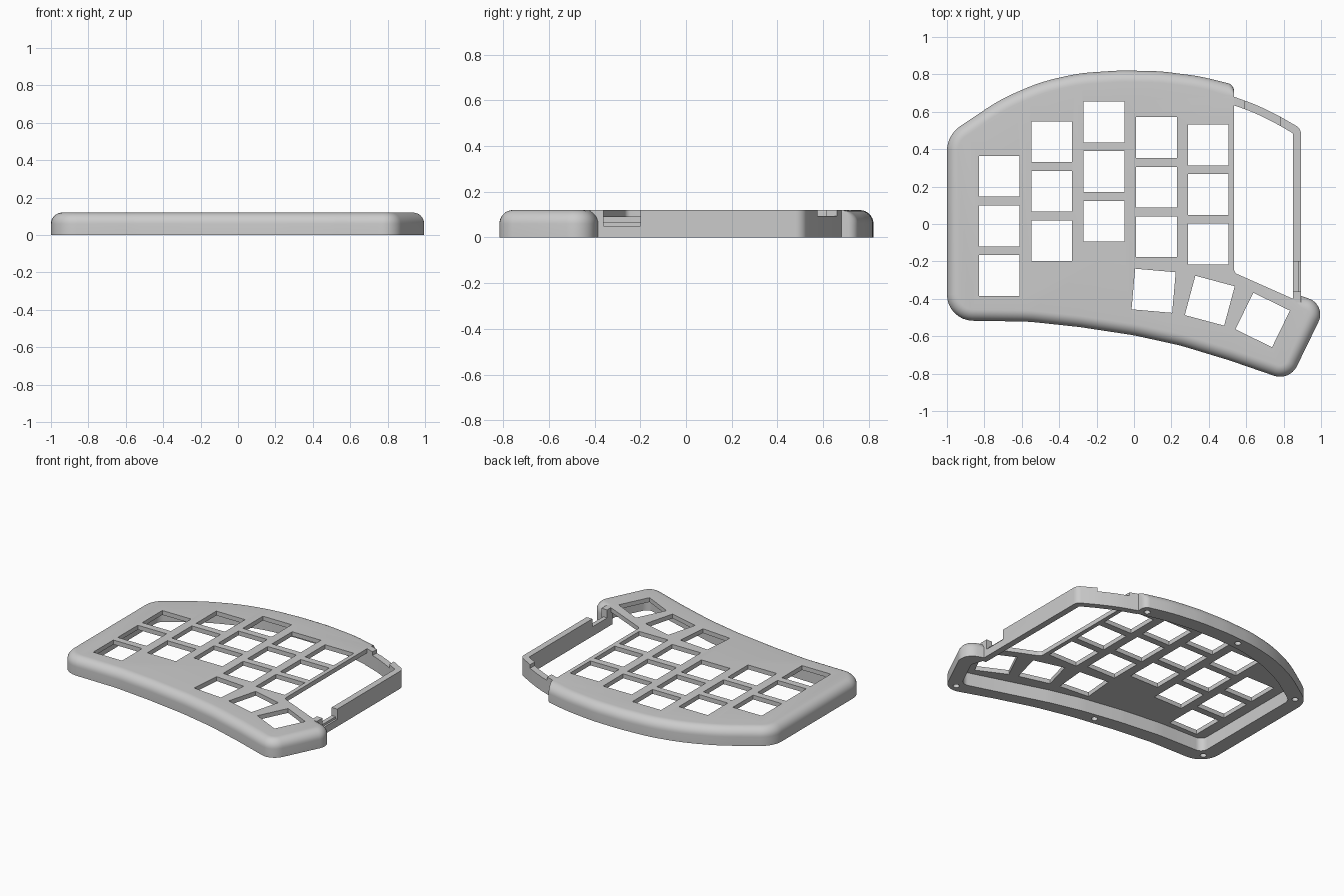
import bpy, bmesh, math
from mathutils import Vector, Matrix

if "Cube" in bpy.data.objects:
    bpy.data.objects.remove(bpy.data.objects["Cube"])

HEIGHT, FILLET, PLATE_Z, KEY = 0.12, 0.06, 0.09, 0.218

grey = bpy.data.materials.new("case_grey")
grey.use_nodes = True
grey.diffuse_color = (0.6, 0.6, 0.6, 1)
grey.node_tree.nodes["Principled BSDF"].inputs["Base Color"].default_value = (0.6, 0.6, 0.6, 1)


def rounded(corners, steps=8, closed=True):
    """Replace each corner (x, y, radius) by an arc; radius 0 stays sharp."""
    pts, n = [], len(corners)
    for i, (x, y, r) in enumerate(corners):
        p = Vector((x, y))
        if r == 0 or (not closed and i in (0, n - 1)):
            pts.append(p)
            continue
        sides = [corners[i - 1], corners[(i + 1) % n]]
        a, b = [Vector(s[:2]) - p for s in sides]
        turn = math.pi - a.angle(b)
        room = [v.length * (0.46 if s[2] else 0.9) for v, s in zip((a, b), sides)]
        t = min(r * math.tan(turn / 2), *room)
        rad = t / math.tan(turn / 2)
        u, v = a.normalized(), b.normalized()
        centre = p + (u + v).normalized() * rad / math.cos(turn / 2)
        start, end = p + u * t - centre, p + v * t - centre
        for k in range(steps + 1):
            f = k / steps
            w = (start * math.sin((1 - f) * turn) + end * math.sin(f * turn)) / math.sin(turn)
            pts.append(centre + w)
    return pts


def outward(pts, closed=True):
    """Left-hand normals of a clockwise path."""
    out, n = [], len(pts)
    for i in range(n):
        q = pts[(i + 1) % n] if closed else pts[min(i + 1, n - 1)]
        o = pts[i - 1] if closed else pts[max(i - 1, 0)]
        d = (q - o).normalized()
        out.append(Vector((-d.y, d.x)))
    return out


def loft(bm, rings):
    """Closed solid through rings of (points, z)."""
    loops = [[bm.verts.new((p.x, p.y, z)) for p in pts] for pts, z in rings]
    for lo, hi in zip(loops, loops[1:]):
        for i in range(len(lo)):
            j = (i + 1) % len(lo)
            bm.faces.new((lo[i], lo[j], hi[j], hi[i]))
    bm.faces.new(loops[0][::-1])
    bm.faces.new(loops[-1])


def finish(bm, name):
    bmesh.ops.recalc_face_normals(bm, faces=bm.faces)
    if bm.calc_volume(signed=True) < 0:
        bmesh.ops.reverse_faces(bm, faces=bm.faces)
    me = bpy.data.meshes.new(name)
    bm.to_mesh(me)
    bm.free()
    ob = bpy.data.objects.new(name, me)
    me.materials.append(grey)
    bpy.context.collection.objects.link(ob)
    return ob


def prism(pts, z0, z1, name):
    bm = bmesh.new()
    loft(bm, [(pts, z0), (pts, z1)])
    return finish(bm, name)


def box(bm, centre, size, angle=0):
    m = (Matrix.Translation(centre) @ Matrix.Rotation(math.radians(angle), 4, "Z")
         @ Matrix.Diagonal((*size, 1)))
    bmesh.ops.create_cube(bm, size=1, matrix=m)


def cut(ob, cutter):
    mod = ob.modifiers.new("cut", "BOOLEAN")
    mod.operation, mod.solver, mod.object = "DIFFERENCE", "EXACT", cutter
    bpy.context.view_layer.objects.active = ob
    bpy.ops.object.modifier_apply(modifier=mod.name)
    bpy.data.objects.remove(cutter)


def smooth(ob):
    bpy.ops.object.select_all(action="DESELECT")
    ob.select_set(True)
    bpy.context.view_layer.objects.active = ob
    bpy.ops.object.shade_smooth_by_angle(angle=math.radians(30))


# Case outline, clockwise from the thumb corner, ending along the open bay
outline = rounded([
    (0.893, -0.385, 0), (1.032, -0.43, 0.09), (0.832, -0.84, 0.1),
    (0.51, -0.729, 1), (0.25, -0.65, 1), (0, -0.595, 1), (-0.29, -0.551, 1), (-0.56, -0.522, 1),
    (-1, -0.515, 0.14), (-1, 0.475, 0.16), (-0.716, 0.666, 1), (-0.5, 0.76, 1),
    (-0.29, 0.807, 1), (-0.07, 0.821, 1), (0.14, 0.817, 1), (0.35, 0.79, 1),
    (0.535, 0.745, 0.045), (0.535, -0.26, 0.03), (0.85, -0.4, 0)])


def inset(p, n, d):
    if 0.5 < p.x < 0.87 and -0.43 < p.y < 0.685:   # straight edge of the bay
        return p.copy()
    if p.x > 0.47 and p.y > 0.5:                   # squared end beside the bay
        return Vector((p.x, p.y - max(0, p.y - 0.685) * d / FILLET))
    return p - n * d


# Case body with a rounded upper edge
normals = outward(outline)
rings = [(outline, 0)]
for k in range(9):
    a = k / 8 * math.pi / 2
    d = FILLET * (1 - math.cos(a))
    rings.append(([inset(p, n, d) for p, n in zip(outline, normals)],
                  HEIGHT - FILLET + FILLET * math.sin(a)))
bm = bmesh.new()
loft(bm, rings)
case = finish(bm, "case_body")

# Hollow underside, open towards the bay
hollow = rounded([
    (0.852, -0.36, 0), (0.9, -0.5, 0.03), (0.79, -0.725, 0.05), (0.48, -0.63, 1), (0.22, -0.55, 1),
    (0, -0.497, 1), (-0.28, -0.452, 1), (-0.56, -0.422, 1), (-0.9, -0.415, 0.05),
    (-0.9, 0.425, 0.06), (-0.66, 0.583, 1), (-0.46, 0.665, 1), (-0.27, 0.708, 1),
    (-0.07, 0.721, 1), (0.14, 0.717, 1), (0.34, 0.69, 1), (0.56, 0.635, 0), (0.84, 0.45, 0)])
cut(case, prism(hollow, -0.05, PLATE_Z, "hollow_cutter"))

# Key openings: staggered columns of three and a fanned thumb row
bm = bmesh.new()
for x, y in ((-0.72, -0.01), (-0.44, 0.175), (-0.16, 0.28), (0.12, 0.197), (0.397, 0.158)):
    for row in (-1, 0, 1):
        box(bm, (x, y + row * 0.265, HEIGHT), (KEY, KEY, 0.1))
for x, y, angle in ((0.105, -0.357, -5), (0.405, -0.41, -15), (0.688, -0.513, -26)):
    box(bm, (x, y, HEIGHT), (KEY, KEY, 0.1), angle)
cut(case, finish(bm, "key_cutter"))

# Screw holes in the underside of the rim
bm = bmesh.new()
for x, y in ((0.8, -0.765), (-0.12, -0.525), (-0.93, -0.44), (-0.92, 0.46), (-0.2, 0.765), (0.48, 0.7)):
    bmesh.ops.create_cone(bm, cap_ends=True, segments=20, radius1=0.02, radius2=0.02,
                          depth=0.12, matrix=Matrix.Translation((x, y, 0)))
cut(case, finish(bm, "screw_cutter"))
smooth(case)

# Thin wall around the open bay
path = rounded([(0.53, 0.682, 0), (0.66, 0.635, 1), (0.78, 0.575, 1), (0.893, 0.51, 0.05),
                (0.893, -0.42, 0)], closed=False)
inner = [p - n * 0.043 for p, n in zip(path, outward(path, False))]
wall = prism(path + inner[::-1], 0, HEIGHT, "bay_wall")

# Notches in the wall: a shallow one at the back, a stepped one at the side
bm = bmesh.new()
box(bm, (0.685, 0.6, 0.145), (0.19, 0.3, 0.1))
cut(wall, finish(bm, "back_notch_cutter"))
for x, z in ((0.88, 0.115), (0.98, 0.1)):
    bm = bmesh.new()
    box(bm, (x, -0.28, z), (0.2, 0.16, 0.1))
    cut(wall, finish(bm, "side_notch_cutter"))
smooth(wall)
